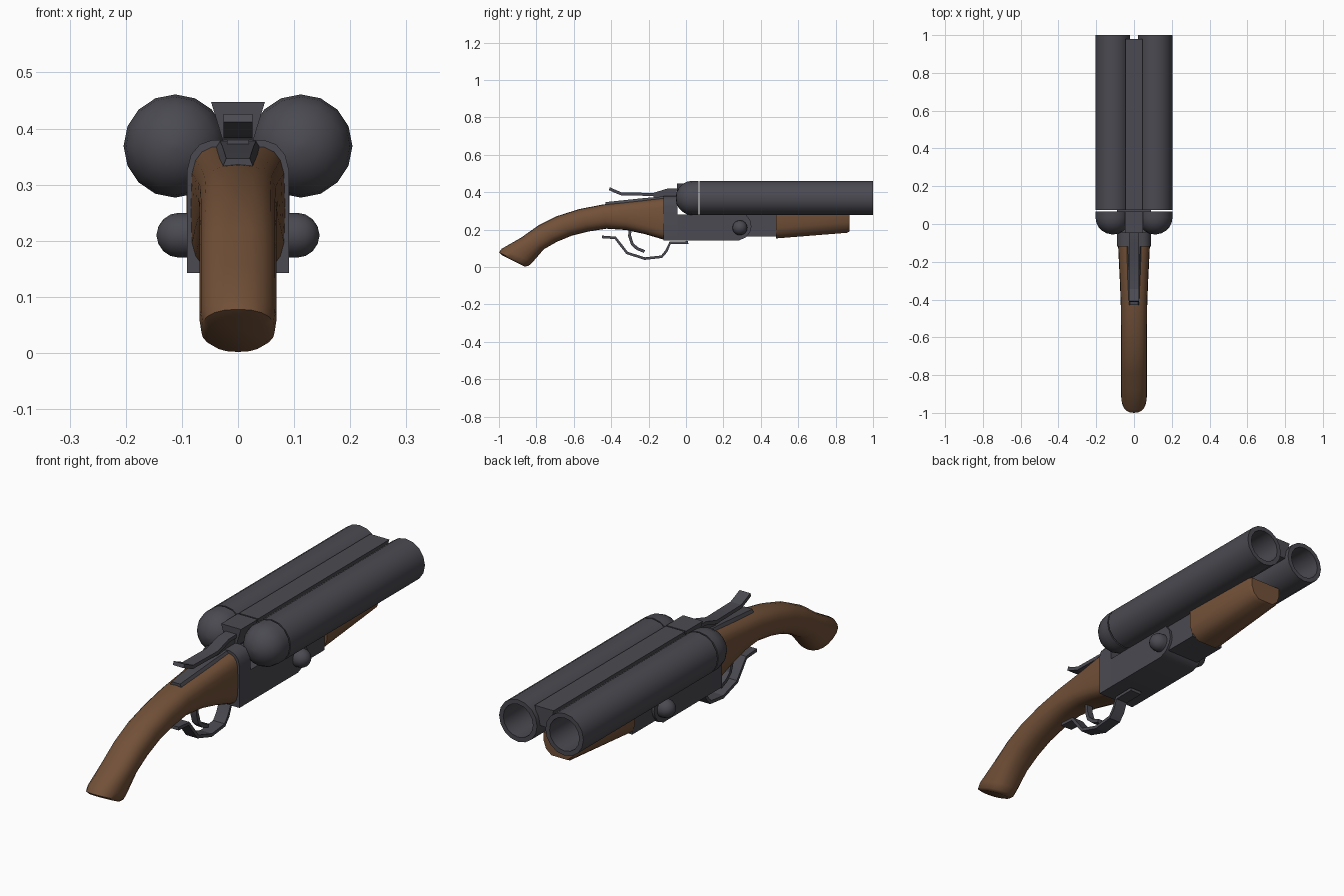
import bpy, bmesh, math
from mathutils import Vector

if "Cube" in bpy.data.objects:
    bpy.data.objects.remove(bpy.data.objects["Cube"])


def material(name, color):
    m = bpy.data.materials.new(name)
    m.diffuse_color = color
    m.use_nodes = True
    m.node_tree.nodes["Principled BSDF"].inputs["Base Color"].default_value = m.diffuse_color
    return m


STEEL = material("dark_steel", (0.068, 0.068, 0.082, 1))
WOOD = material("brown_wood", (0.17, 0.082, 0.040, 1))


def loft(name, rings, mat, caps=True, closed=False, angle=35):
    """Skin a list of equally long point rings."""
    bm = bmesh.new()
    vs = [[bm.verts.new(p) for p in r] for r in rings]
    n = len(rings[0])
    pairs = list(zip(vs, vs[1:])) + ([(vs[-1], vs[0])] if closed else [])
    for a, b in pairs:
        for i in range(n):
            j = (i + 1) % n
            bm.faces.new((a[i], a[j], b[j], b[i]))
    if caps and not closed:
        bm.faces.new(vs[0])
        bm.faces.new(vs[-1])
    bmesh.ops.recalc_face_normals(bm, faces=bm.faces)
    me = bpy.data.meshes.new(name)
    bm.to_mesh(me)
    bm.free()
    ob = bpy.data.objects.new(name, me)
    bpy.context.collection.objects.link(ob)
    me.materials.append(mat)
    bpy.ops.object.select_all(action='DESELECT')
    ob.select_set(True)
    bpy.context.view_layer.objects.active = ob
    bpy.ops.object.shade_smooth_by_angle(angle=math.radians(angle))
    return ob


def lathe_y(name, x, z, profile, closed=False, sides=16):
    rings = [[(x + r * math.cos(2 * math.pi * i / sides), y,
               z + r * math.sin(2 * math.pi * i / sides))
              for i in range(sides)] for y, r in profile]
    return loft(name, rings, STEEL, closed=closed, angle=40)


def side_plate(name, pts, half):
    return loft(name, [[(s * half, y, z) for y, z in pts] for s in (-1, 1)], STEEL)


def prism_y(name, section, y0, y1):
    return loft(name, [[(x, y, z) for x, z in section] for y in (y0, y1)], STEEL)


def strap(name, path, half, thick):
    """Flat bent bar following a path in the y-z plane."""
    p = [Vector(q) for q in path]
    rings = []
    for i, q in enumerate(p):
        t = (p[min(i + 1, len(p) - 1)] - p[max(i - 1, 0)]).normalized()
        nrm = Vector((-t.y, t.x)) * thick / 2
        a, b = q + nrm, q - nrm
        rings.append([(-half, a.x, a.y), (half, a.x, a.y),
                      (half, b.x, b.y), (-half, b.x, b.y)])
    return loft(name, rings, STEEL, angle=20)


# Barrels, domed breeches and hinge pins, one per side
R = 0.092
for s, side in ((-1, "left"), (1, "right")):
    x = s * 0.112
    lathe_y(side + "_barrel", x, 0.369,
            [(0.073, R), (1, R), (1, 0.072), (0.073, 0.072)], closed=True)
    dome = [(0.035 - 0.09 * math.cos(a), R * math.sin(a))
            for a in [math.radians(d) for d in (4, 20, 36, 54, 72, 90)]]
    lathe_y(side + "_breech", x, 0.369, dome + [(0.067, R)])
    pin = [(0.08, 0.04), (0.105, 0.04)] + [
        (0.105 + 0.04 * math.sin(a), 0.04 * math.cos(a))
        for a in [math.radians(d) for d in (22, 45, 67, 86)]]
    loft(side + "_hinge_pin",
         [[(s * px, 0.288 + r * math.cos(i * math.pi / 8),
            0.21 + r * math.sin(i * math.pi / 8)) for i in range(16)]
          for px, r in pin], STEEL)

# Sighting rib and block behind it
rib = [(-0.046, 0.447), (0.046, 0.447), (0.022, 0.365), (-0.022, 0.365)]
prism_y("top_rib", rib, 0.073, 0.98)
prism_y("rib_block", [(x * 1.04, z) for x, z in rib], -0.048, 0.067)

# Receiver: arched rear, lower body with rounded nose, narrower front
arch = [(0.091, 0.143), (0.091, 0.325), (0.084, 0.353), (0.068, 0.372), (0.045, 0.38)]
prism_y("receiver_rear", arch + [(-x, z) for x, z in reversed(arch)], -0.12, -0.045)
side_plate("receiver_body", [(-0.05, 0.143), (0.285, 0.143), (0.32, 0.158),
                             (0.343, 0.188), (0.35, 0.215), (0.343, 0.25),
                             (0.32, 0.281), (-0.05, 0.281)], 0.091)
side_plate("receiver_front", [(0.25, 0.163), (0.485, 0.163),
                              (0.485, 0.281), (0.25, 0.281)], 0.080)

# Wooden fore-end, chamfered below and tapering forward
rings = []
for y, bottom, w in ((0.482, 0.153, 0.092), (0.86, 0.183, 0.082), (0.875, 0.19, 0.076)):
    half = [(w * 0.5, bottom), (w * 0.85, bottom + 0.022), (w, bottom + 0.055), (w, 0.281)]
    sec = half + [(-x, z) for x, z in reversed(half)]
    rings.append([(x, y, z) for x, z in sec])
loft("fore_end", rings, WOOD, angle=45)

# Curved grip: top y,z / bottom y,z / half width / squareness
GRIP = [(-0.118, 0.370, -0.118, 0.146, 0.084, 0.5),
        (-0.22, 0.358, -0.22, 0.176, 0.079, 0.6),
        (-0.32, 0.347, -0.32, 0.198, 0.074, 0.7),
        (-0.44, 0.335, -0.425, 0.205, 0.070, 0.8),
        (-0.57, 0.310, -0.52, 0.190, 0.069, 0.85),
        (-0.69, 0.272, -0.61, 0.168, 0.069, 0.85),
        (-0.79, 0.222, -0.69, 0.135, 0.069, 0.85),
        (-0.88, 0.158, -0.76, 0.095, 0.069, 0.85),
        (-0.985, 0.098, -0.82, 0.026, 0.069, 0.85),
        (-1.0, 0.078, -0.842, 0.006, 0.066, 0.85),
        (-0.985, 0.064, -0.862, 0.002, 0.054, 0.85)]
N = 20
rings = []
for ty, tz, by, bz, w, e in GRIP:
    ring = []
    for i in range(N):
        a = 2 * math.pi * i / N
        c, d = math.cos(a), math.sin(a)
        cx = math.copysign(abs(c) ** e, c)
        k = 0.5 + 0.5 * math.copysign(abs(d) ** e, d)
        ring.append((w * cx, by + (ty - by) * k, bz + (tz - bz) * k))
    rings.append(ring)
loft("grip", rings, WOOD, angle=50)

# Tapered tang on top of the grip
rings = []
for y, z, w in ((-0.115, 0.378, 0.046), (-0.22, 0.369, 0.04), (-0.43, 0.347, 0.03)):
    rings.append([(-w, y, z - 0.022), (-w * 0.7, y, z), (w * 0.7, y, z), (w, y, z - 0.022)])
loft("tang", rings, STEEL)

# Opening lever, trigger guard and trigger
strap("opening_lever", [(-0.03, 0.413), (-0.10, 0.411), (-0.175, 0.388),
                        (-0.345, 0.391), (-0.375, 0.403), (-0.41, 0.419)], 0.026, 0.016)
side_plate("lever_post", [(-0.175, 0.36), (-0.05, 0.37), (-0.05, 0.412),
                          (-0.10, 0.41), (-0.175, 0.386)], 0.02)
strap("trigger_guard", [(-0.45, 0.161), (-0.378, 0.156), (-0.35, 0.12), (-0.315, 0.075),
                        (-0.22, 0.045), (-0.13, 0.055), (-0.105, 0.085),
                        (-0.085, 0.130), (0.012, 0.131)], 0.028, 0.014)
strap("trigger", [(-0.30, 0.215), (-0.301, 0.165), (-0.287, 0.122),
                  (-0.26, 0.098), (-0.222, 0.083)], 0.015, 0.016)
